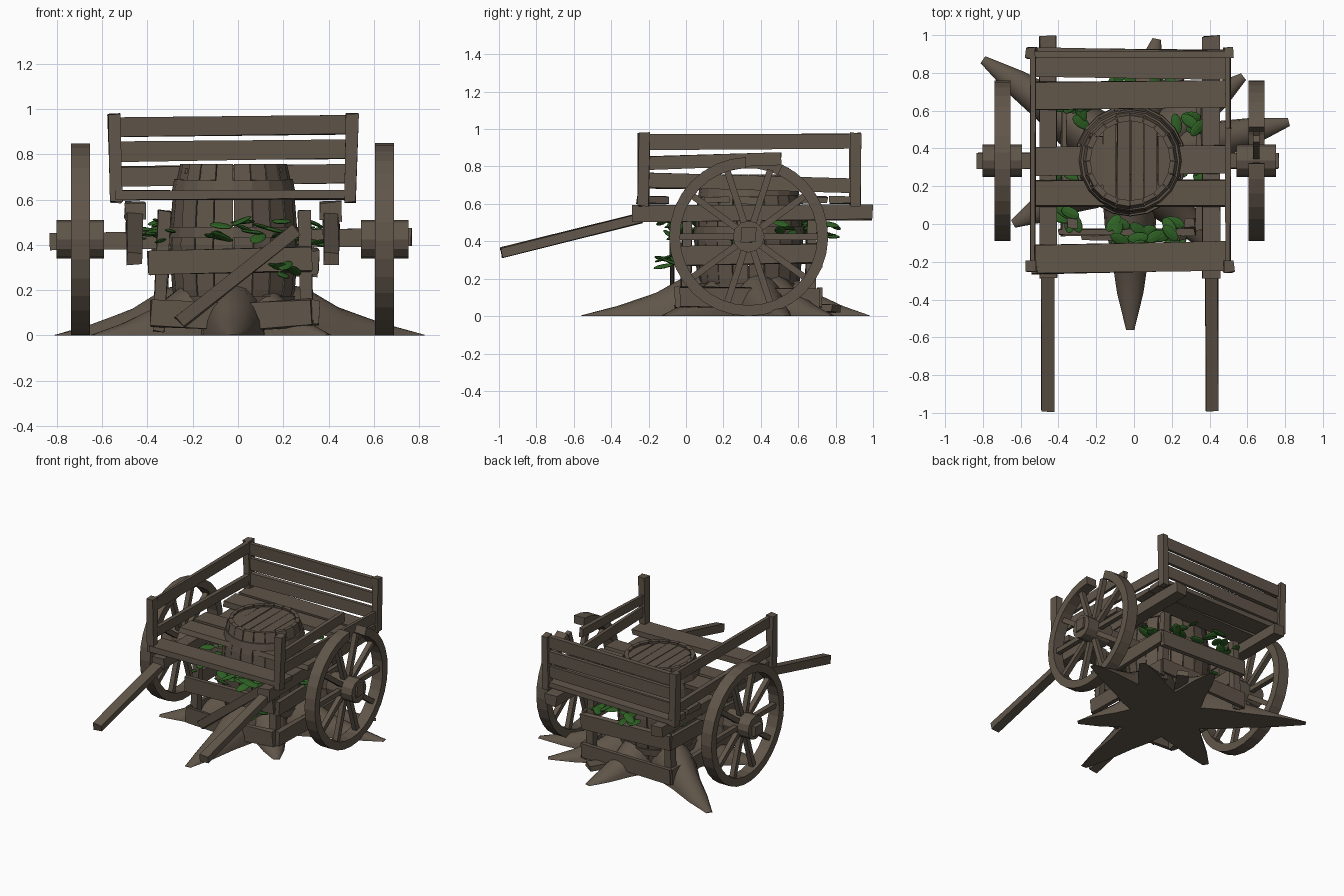
import bpy, bmesh, math, random
from mathutils import Vector, Matrix, Euler

if "Cube" in bpy.data.objects:
    bpy.data.objects.remove(bpy.data.objects["Cube"])

random.seed(4)


def material(name, col):
    m = bpy.data.materials.new(name)
    m.diffuse_color = (*col, 1)
    m.use_nodes = True
    m.node_tree.nodes["Principled BSDF"].inputs["Base Color"].default_value = m.diffuse_color
    return m


WOOD = material("weathered brown", (0.118, 0.092, 0.068))
GREEN = material("leaf green", (0.028, 0.12, 0.018))


def finish(name, bm, mat=WOOD):
    bmesh.ops.recalc_face_normals(bm, faces=bm.faces)
    me = bpy.data.meshes.new(name)
    bm.to_mesh(me)
    bm.free()
    me.materials.append(mat)
    ob = bpy.data.objects.new(name, me)
    bpy.context.collection.objects.link(ob)
    return ob


def plank(name, x, y, z, rot=(0, 0, 0), jit=0.006):
    """Rough box from (min, max) ranges, rotated about its centre in degrees."""
    size = [b - a for a, b in (x, y, z)]
    mid = Vector([(a + b) / 2 for a, b in (x, y, z)])
    bm = bmesh.new()
    bmesh.ops.create_cube(bm, size=1)
    for v in bm.verts:
        v.co = Vector([c * s + random.uniform(-jit, jit) for c, s in zip(v.co, size)])
    bm.transform(Matrix.Translation(mid) @ Euler([math.radians(a) for a in rot]).to_matrix().to_4x4())
    return finish(name, bm)


def sweep(bm, section, a0, a1, n):
    """Turn a closed (radius, height) section around z from a0 to a1 degrees."""
    full = a1 - a0 >= 360
    rows = []
    for i in range(n if full else n + 1):
        a = math.radians(a0 + (a1 - a0) * i / n)
        rows.append([bm.verts.new((r * math.cos(a), r * math.sin(a), h)) for r, h in section])
    k = len(section)
    for i in range(n):
        p, q = rows[i], rows[(i + 1) % len(rows)]
        for j in range(k):
            bm.faces.new((p[j], q[j], q[(j + 1) % k], p[(j + 1) % k]))
    if not full:
        bm.faces.new(rows[0])
        bm.faces.new(rows[-1])


# Wheels: local x,y -> world y,z and local z -> world x
TURN = Matrix(((0, 0, 1, 0), (1, 0, 0, 0), (0, 1, 0, 0), (0, 0, 0, 1)))
HY, HZ = 0.335, 0.425


def wheel(side, cx, a0, a1):
    place = Matrix.Translation((cx, HY, HZ)) @ TURN
    bm = bmesh.new()
    sweep(bm, [(0.367, -0.042), (0.425, -0.042), (0.425, 0.042), (0.367, 0.042)], a0, a1, 30)
    bm.transform(place)
    finish(side + "_wheel_rim", bm)
    bm = bmesh.new()
    bmesh.ops.create_cone(bm, cap_ends=True, segments=12, radius1=0.085, radius2=0.085, depth=0.21)
    bm.transform(place)
    finish(side + "_wheel_hub", bm)
    bm = bmesh.new()
    for i in range(10):
        spoke = Matrix.Rotation(math.radians(36 * i), 4, 'Z') @ Matrix.Translation((0.22, 0, 0))
        bmesh.ops.create_cube(bm, size=1, matrix=spoke @ Matrix.Diagonal((0.31, 0.035, 0.035, 1)))
    bm.transform(place)
    finish(side + "_wheel_spokes", bm)


wheel("left", -0.697, 0, 360)
wheel("right", 0.648, 92, 425)  # broken gap in the top of the rim
plank("axle", (-0.83, 0.765), (0.295, 0.375), (0.387, 0.463), (0, -0.7, 0), 0.004)

# Chassis beams, shafts and axle blocks
for side, x in (("left", -0.457), ("right", 0.411)):
    plank(side + "_beam", (x - 0.046, x + 0.046), (-0.285, 0.995), (0.512, 0.592), (0.4, 0, 0))
    plank(side + "_axle_block", (x - 0.035, x + 0.035), (0.27, 0.4), (0.45, 0.52))
    plank(side + "_shaft", (x - 0.033, x + 0.033), (-1.0, -0.23), (0.406, 0.458), (14, 0, 0), 0.004)

# Bed boards, with gaps where boards are missing
for i, (a, b) in enumerate([(-0.255, -0.1), (0.095, 0.235), (0.265, 0.41), (0.61, 0.755), (0.775, 0.925)]):
    plank(f"bed_board_{i}", (-0.545, 0.505), (a, b), (0.603, 0.638), (0, 0, random.uniform(-0.8, 0.8)))

# Corner posts
for fy, y in (("front", -0.226), ("back", 0.905)):
    for side, x in (("left", -0.545), ("right", 0.5)):
        plank(f"{fy}_{side}_post", (x - 0.026, x + 0.026), (y - 0.029, y + 0.029), (0.588, 0.98),
              (0, -1.5 if x < 0 else 1, 0), 0.005)

# Back panel and side rails
for i, (a, b) in enumerate([(0.665, 0.75), (0.775, 0.86), (0.885, 0.967)]):
    plank(f"back_board_{i}", (-0.535, 0.49), (0.885, 0.912), (a, b), (0, -0.6, 0), 0.004)
plank("left_top_rail", (-0.548, -0.522), (-0.21, 0.89), (0.893, 0.972), (0.3, 0, 0), 0.004)
plank("left_low_rail", (-0.548, -0.522), (-0.21, 0.89), (0.672, 0.748), (-1, 0, 0), 0.004)
plank("right_broken_rail", (0.485, 0.511), (-0.21, 0.51), (0.796, 0.866), (2, 0, 0), 0.004)
plank("right_low_rail", (0.485, 0.511), (-0.21, 0.89), (0.675, 0.75), (-1.5, 0, 0), 0.004)

# Barrel: separate staves, head planks and hoops
BC = Matrix.Translation((-0.02, 0.335, 0))
PROF = [(0.235, 0.02), (0.272, 0.2), (0.288, 0.4), (0.272, 0.6), (0.238, 0.757)]
bm = bmesh.new()
for i in range(20):
    d = random.uniform(-0.004, 0.004)
    outer = [(r + d, h) for r, h in PROF]
    inner = [(r - 0.028, h) for r, h in reversed(PROF)]
    sweep(bm, outer + inner, i * 18 + 0.5, i * 18 + 17.5, 1)
bm.transform(BC)
finish("barrel_staves", bm)
for i in range(6):
    x = -0.18 + 0.072 * i
    c = math.sqrt(0.222 ** 2 - x * x)
    plank(f"barrel_head_{i}", (x - 0.054, x + 0.014), (0.335 - c, 0.335 + c), (0.715, 0.74), (0, 0, 0), 0.002)
for i, (z, r0, r1, tilt) in enumerate([(0.645, 0.272, 0.262, 1), (0.435, 0.295, 0.292, 0), (0.13, 0.268, 0.276, 0)]):
    bm = bmesh.new()
    sweep(bm, [(r0, -0.025), (r1, 0.025), (r1 - 0.015, 0.025), (r0 - 0.015, -0.025)], 0, 360, 20)
    bm.transform(BC @ Matrix.Translation((0, 0, z + 0.02)) @ Matrix.Rotation(math.radians(tilt), 4, 'X'))
    finish(f"barrel_hoop_{i}", bm)

# Broken crate around the barrel
for x in (-0.335, 0.3):
    for y in (0.0, 0.67):
        plank("crate_post", (x - 0.026, x + 0.026), (y - 0.026, y + 0.026), (0.02, 0.55),
              (random.uniform(-2, 2), 2.5 if x < 0 else -2, 0))
plank("crate_front_upper", (-0.4, 0.325), (-0.06, -0.03), (0.275, 0.38), (0, -1.5, 0))
plank("crate_front_lower_left", (-0.385, -0.08), (-0.06, -0.03), (0.035, 0.15), (0, 2, 0))
plank("crate_front_lower_right", (0.06, 0.325), (-0.06, -0.03), (0.035, 0.15), (0, -4, 0))
plank("crate_front_brace", (-0.33, 0.33), (-0.085, -0.062), (0.235, 0.29), (0, -38.5, 0))
plank("crate_back_upper", (-0.38, 0.35), (0.7, 0.73), (0.275, 0.385), (0, 2, 0))
plank("crate_back_lower", (-0.38, 0.35), (0.7, 0.73), (0.04, 0.15), (0, -1, 0))
for side, x in (("left", -0.385), ("right", 0.33)):
    plank(f"crate_{side}_upper", (x, x + 0.028), (-0.03, 0.71), (0.275, 0.38), (1.5, 0, 0))
    plank(f"crate_{side}_lower", (x, x + 0.028), (-0.03, 0.71), (0.04, 0.15), (-1, 0, 0))
plank("loose_plank", (0.12, 0.2), (0.55, 0.83), (0.02, 0.06), (0, 0, -35))

# Star-shaped roots spreading over the ground
bm = bmesh.new()
centre = Vector((-0.02, 0.33, 0))
for tip in [(-0.8, 0.87), (0.12, 0.98), (0.58, 0.78), (0.82, 0.54), (0.4, -0.12), (-0.02, -0.56), (-0.64, 0.0)]:
    way = Vector((*tip, 0)) - centre
    across = Vector((-way.y, way.x, 0)).normalized()
    rows = []
    for t, w, h in [(0, 0.16, 0.27), (0.38, 0.135, 0.21), (0.55, 0.1, 0.125), (0.78, 0.07, 0.055), (1, 0.022, 0.004)]:
        rows.append([bm.verts.new(centre + way * t + across * w * math.cos(math.pi * j / 8)
                                  + Vector((0, 0, h * math.sin(math.pi * j / 8)))) for j in range(9)])
    for p, q in zip(rows, rows[1:]):
        for j in range(9):
            bm.faces.new((p[j], q[j], q[(j + 1) % 9], p[(j + 1) % 9]))
    bm.faces.new(rows[0])
    bm.faces.new(rows[-1])
roots = finish("roots", bm)
bpy.context.view_layer.objects.active = roots
roots.select_set(True)
bpy.ops.object.shade_smooth_by_angle(angle=math.radians(40))

# Leaves in clusters along the crate edge
bm = bmesh.new()
for cx, cy, cz in [(-0.35, 0.64, 0.47), (-0.28, 0.58, 0.5), (-0.36, 0.05, 0.46), (-0.12, -0.04, 0.47),
                   (0.02, -0.08, 0.47), (0.16, -0.02, 0.46), (0.3, 0.3, 0.42), (0.29, 0.54, 0.46),
                   (0.17, 0.73, 0.46), (-0.05, 0.74, 0.46), (0.24, -0.07, 0.28), (-0.36, 0.3, 0.45)]:
    for k in range(5):
        pos = Vector((cx, cy, cz)) + Vector([random.uniform(-s, s) for s in (0.075, 0.06, 0.045)])
        rot = Euler((random.uniform(-0.4, 0.4), random.uniform(-0.4, 0.4), random.uniform(0, 6.28)))
        m = Matrix.Translation(pos) @ rot.to_matrix().to_4x4() @ Matrix.Diagonal((0.055, 0.03, 0.009, 1))
        bmesh.ops.create_uvsphere(bm, u_segments=8, v_segments=6, radius=1,
                                  matrix=m @ Matrix.Rotation(math.pi / 2, 4, 'Y'))
finish("leaves", bm, GREEN)
